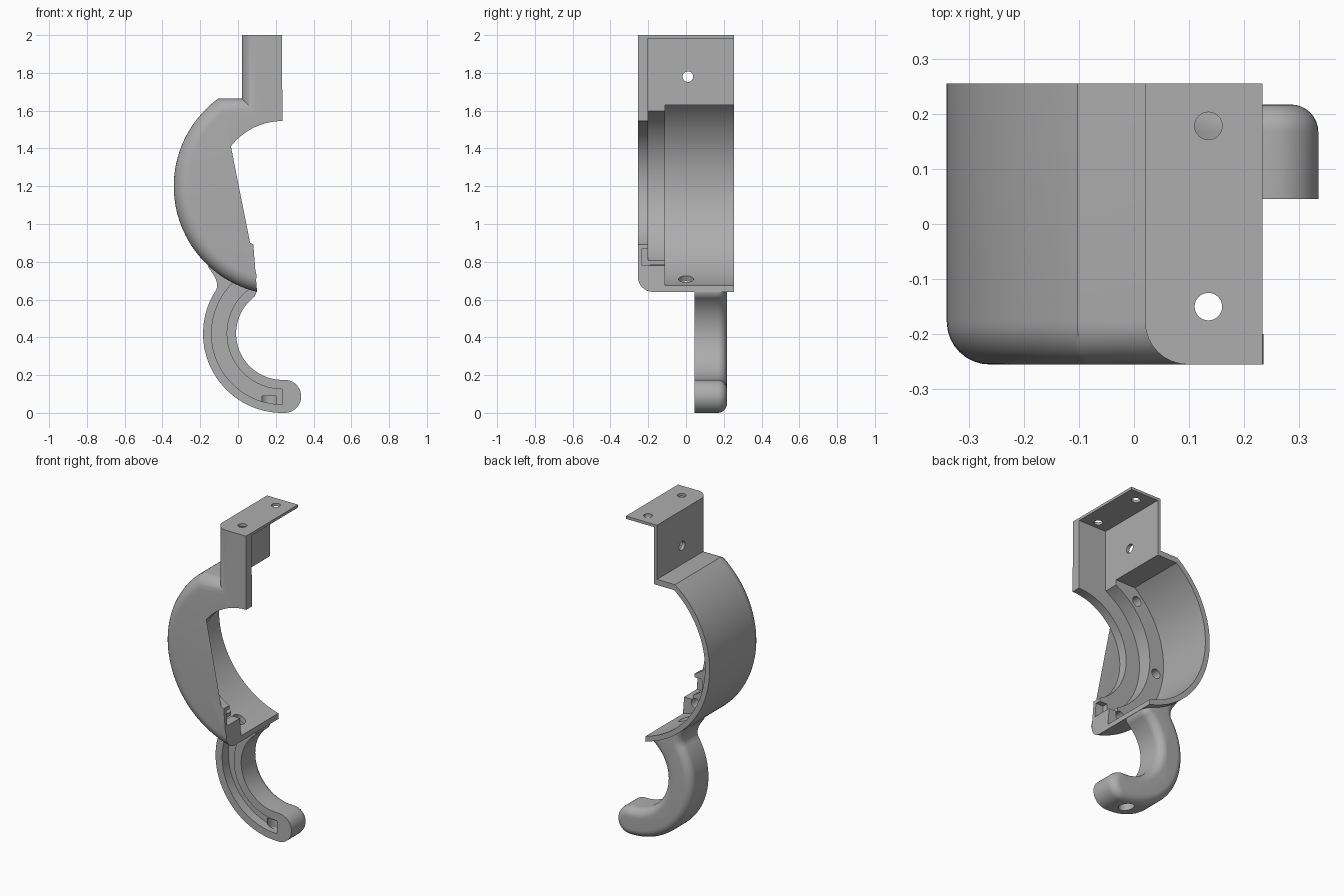
import bpy, bmesh
from math import cos, sin, radians, atan2
from mathutils import Vector

cube = bpy.data.objects.get("Cube")
if cube:
    bpy.data.objects.remove(cube, do_unlink=True)

grey = bpy.data.materials.new("plain grey")
grey.use_nodes = True
colour = (0.42, 0.42, 0.42, 1)
grey.diffuse_color = colour
grey.node_tree.nodes["Principled BSDF"].inputs["Base Color"].default_value = colour

RING = (0.235, 1.2)     # centre of the half ring
HOOK = (0.235, 0.42)    # centre of the hook bend
FRONT, BACK = -0.255, 0.255


def arc(c, r, a0, a1, n=40):
    steps = [radians(a0 + (a1 - a0) * i / n) for i in range(n + 1)]
    return [(c[0] + r * cos(a), c[1] + r * sin(a)) for a in steps]


def disc(c, r):
    return arc(c, r, 0, 360, 96)[:-1]


def rect(x0, z0, x1, z1):
    return [(x0, z0), (x1, z0), (x1, z1), (x0, z1)]


def prism(name, pts, y0, y1, edge_rule=None, radius=0.0):
    """Extrude an x-z outline along y and round the edges picked by a rule."""
    bm = bmesh.new()
    face = bm.faces.new([bm.verts.new((x, y0, z)) for x, z in pts])
    ext = bmesh.ops.extrude_face_region(bm, geom=[face])
    top = [g for g in ext["geom"] if isinstance(g, bmesh.types.BMVert)]
    bmesh.ops.translate(bm, verts=top, vec=(0, y1 - y0, 0))
    bmesh.ops.recalc_face_normals(bm, faces=bm.faces)
    if edge_rule:
        edges = [e for e in bm.edges if edge_rule(e)]
        bmesh.ops.bevel(bm, geom=edges, offset=radius, offset_type='OFFSET',
                        segments=8, profile=0.5, affect='EDGES', clamp_overlap=False)
    return finish(name, bm)


def rod(name, p0, p1, r):
    """Round cutter between two points."""
    p0, p1 = Vector(p0), Vector(p1)
    d = p1 - p0
    bm = bmesh.new()
    bmesh.ops.create_cone(bm, cap_ends=True, segments=32, radius1=r, radius2=r, depth=d.length)
    bm.transform(d.to_track_quat('Z', 'Y').to_matrix().to_4x4())
    bmesh.ops.translate(bm, verts=bm.verts, vec=(p0 + p1) / 2)
    return finish(name, bm)


def finish(name, bm):
    mesh = bpy.data.meshes.new(name)
    bm.to_mesh(mesh)
    bm.free()
    mesh.materials.append(grey)
    ob = bpy.data.objects.new(name, mesh)
    bpy.context.collection.objects.link(ob)
    return ob


def cut(ob, cutter):
    """Subtract a cutter for good, then drop it."""
    cutter.hide_render = True
    mod = ob.modifiers.new("cut", 'BOOLEAN')
    mod.operation, mod.solver, mod.object = 'DIFFERENCE', 'EXACT', cutter
    deps = bpy.context.evaluated_depsgraph_get()
    mesh = bpy.data.meshes.new_from_object(ob.evaluated_get(deps))
    ob.modifiers.clear()
    ob.data = mesh
    bpy.data.objects.remove(cutter, do_unlink=True)


def smooth(ob):
    bpy.ops.object.select_all(action='DESELECT')
    ob.select_set(True)
    bpy.context.view_layer.objects.active = ob
    bpy.ops.object.shade_smooth_by_angle(angle=radians(30))


# Half ring with its mounting tab, solid at first
R_OUT, R_IN = 0.575, 0.345
outline = arc(RING, R_OUT, 256.5, 126, 56)
outline += [(0.02, 1.665), (0.02, 2.0), (0.233, 2.0)]
outline += arc(RING, R_IN, 90, 243.5, 56)


def outer_front(e):
    a, b = (v.co for v in e.verts)
    if max(a.y, b.y) > FRONT + 0.001:
        return False
    m = (a + b) / 2
    r = Vector((m.x - RING[0], m.z - RING[1])).length
    on_tab = m.x < 0.03 and m.z > 1.6
    return on_tab or (r > 0.56 and m.z < 1.7 and m.x < 0.1)


body = prism("ring_bracket", outline, FRONT, BACK, outer_front, 0.078)

# Stepped hollow behind the front wall
cut(body, prism("step_cutter", disc(RING, 0.443), -0.2, 0.4))
a = atan2(0.43, -0.332) * 57.29578
cavity = arc(RING, 0.5435, 270, a, 60) + [(0.3, 1.63)]
cut(body, prism("cavity_cutter", cavity, -0.11, 0.4))
cut(body, prism("tab_cutter", rect(0.04, 1.3, 0.5, 1.983), -0.2, 0.4))
# Slot in the lower lip
cut(body, prism("lip_cutter", rect(0.03, 0.78, 0.4, 0.87), -0.233, -0.1))

# Screw holes in the tab, the step and the lower wall
for y in (-0.15, 0.178):
    cut(body, rod("hole_cutter", (0.135, y, 1.9), (0.135, y, 2.1), 0.025))
cut(body, rod("hole_cutter", (-0.1, 0.01, 1.78), (0.15, 0.01, 1.78), 0.028))
for ang in (135, 188, 243):
    x, z = arc(RING, 0.493, ang, ang, 1)[0]
    cut(body, rod("hole_cutter", (x, -0.19, z), (x, 0, z), 0.03))
(x0, z0), (x1, z1) = arc(RING, 0.48, 245, 245, 1)[0], arc(RING, 0.64, 245, 245, 1)[0]
cut(body, rod("hole_cutter", (x0, 0, z0), (x1, 0, z1), 0.04))
smooth(body)

# Hook: bend, rounded tip and flared root, rounded at the back
H_FRONT, H_BACK = 0.045, 0.217
hook_outline = arc(HOOK, 0.42, 146, 270, 48)
hook_outline += arc((0.247, 0.0875), 0.0875, -90, 90, 20)
hook_outline += arc(HOOK, 0.245, 270, 127, 44)
hook_outline += [(0.098, 0.64), (0.098, 0.82), (-0.1, 0.86), (-0.16, 0.775),
                 (-0.13, 0.733), (-0.116, 0.705), (-0.11, 0.68)]
hook = prism("hook", hook_outline, H_FRONT, H_BACK,
             lambda e: min(v.co.y for v in e.verts) > H_BACK - 0.001, 0.05)
# Trim the root inside the ring wall
cut(hook, prism("root_cutter", disc(RING, 0.56), -0.4, 0.4))
# Channel in the front face and the hole in the underside
band = arc(HOOK, 0.375, 128, 270) + arc(HOOK, 0.295, 270, 128)
cut(hook, prism("channel_cutter", band, -0.1, 0.105))
cut(hook, rod("hole_cutter", (0.165, 0.13, -0.1), (0.165, 0.13, 0.09), 0.045))
smooth(hook)
